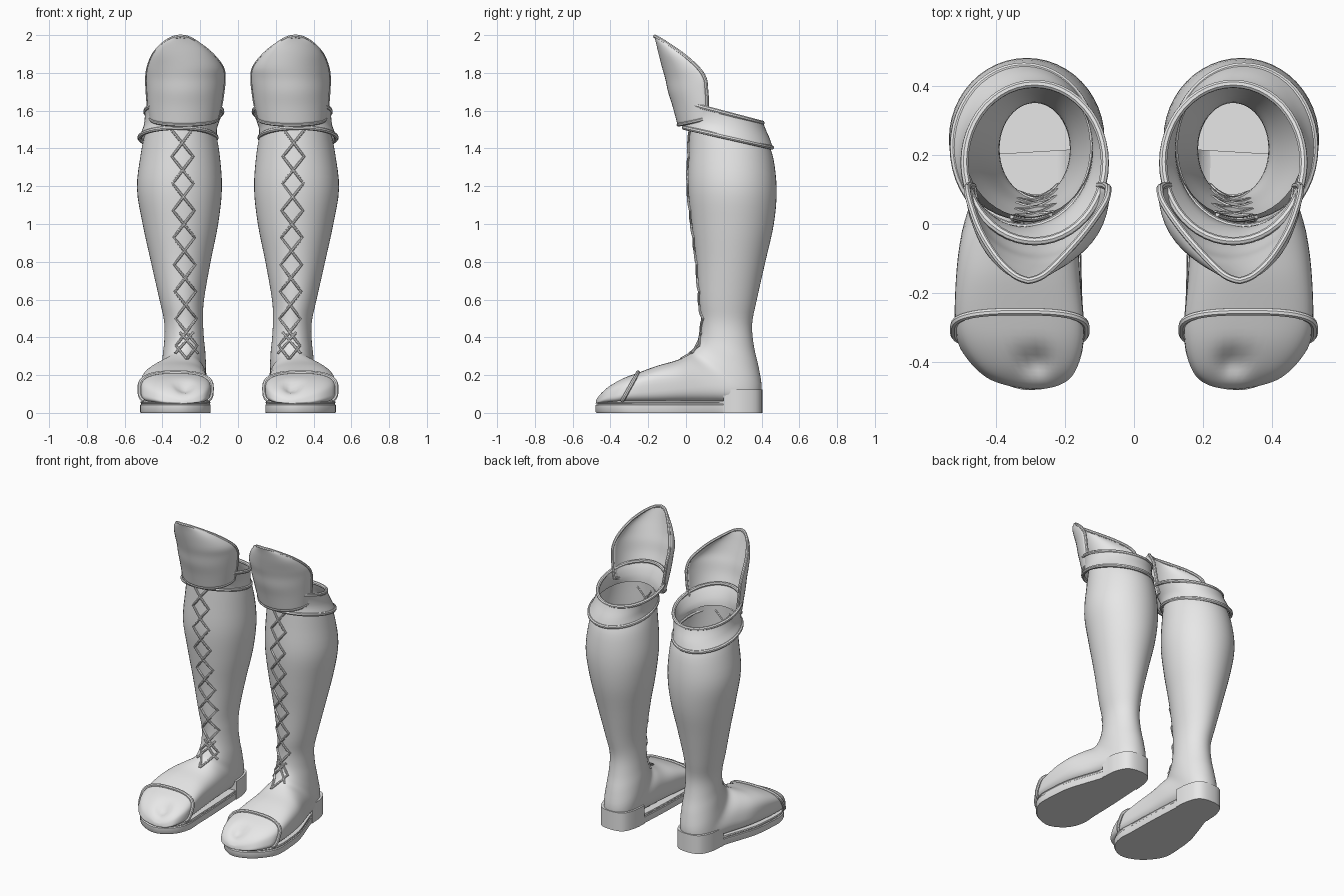
import bpy, bmesh, math
from mathutils import Vector
from mathutils.bvhtree import BVHTree

if "Cube" in bpy.data.objects:
    bpy.data.objects.remove(bpy.data.objects["Cube"])

leather = bpy.data.materials.new("light_grey")
leather.use_nodes = True
grey = (0.8, 0.8, 0.8, 1)
leather.diffuse_color = grey
leather.node_tree.nodes["Principled BSDF"].inputs["Base Color"].default_value = grey


def spline(points, steps, closed=False):
    """Smooth curve through tuples of any length."""
    n = len(points)
    pick = (lambda i: points[i % n]) if closed else (lambda i: points[max(0, min(n - 1, i))])
    out = []
    for i in range(n if closed else n - 1):
        p0, p1, p2, p3 = (pick(i + k) for k in (-1, 0, 1, 2))
        for s in range(steps):
            t = s / steps
            out.append(tuple(b + 0.5 * t * (c - a + t * (2 * a - 5 * b + 4 * c - d + t * (3 * (b - c) + d - a)))
                             for a, b, c, d in zip(p0, p1, p2, p3)))
    if not closed:
        out.append(tuple(points[-1]))
    return out


def finish(name, mesh, thickness=0):
    """Link a mesh, shade it smooth and mirror it to the other leg."""
    ob = bpy.data.objects.new(name, mesh)
    bpy.context.collection.objects.link(ob)
    mesh.materials.clear()
    mesh.materials.append(leather)
    bpy.ops.object.select_all(action='DESELECT')
    bpy.context.view_layer.objects.active = ob
    ob.select_set(True)
    bpy.ops.object.shade_smooth_by_angle(angle=math.radians(40))
    if thickness:
        solid = ob.modifiers.new("thickness", 'SOLIDIFY')
        solid.thickness = thickness
        solid.offset = 0
    mirror = ob.modifiers.new("other_leg", 'MIRROR')
    mirror.use_mirror_merge = False
    return ob


def skin(name, rows, closed=True, cap_start=False, cap_end=False, thickness=0):
    """Bridge rows of points into a surface."""
    bm = bmesh.new()
    grid = [[bm.verts.new(p) for p in row] for row in rows]
    n = len(grid[0])
    for a, b in zip(grid, grid[1:]):
        for i in range(n if closed else n - 1):
            j = (i + 1) % n
            bm.faces.new((a[i], a[j], b[j], b[i]))
    if cap_start:
        bm.faces.new(grid[0][::-1])
    if cap_end:
        bm.faces.new(grid[-1])
    bmesh.ops.recalc_face_normals(bm, faces=bm.faces)
    mesh = bpy.data.meshes.new(name)
    bm.to_mesh(mesh)
    bm.free()
    return finish(name, mesh, thickness)


def tube(name, paths, radius, closed=False):
    """Round cord along one or more paths."""
    cu = bpy.data.curves.new(name + "_path", 'CURVE')
    cu.dimensions = '3D'
    cu.bevel_depth = radius
    cu.bevel_resolution = 2
    cu.use_fill_caps = True
    for path in paths:
        sp = cu.splines.new('POLY')
        sp.points.add(len(path) - 1)
        for p, co in zip(sp.points, path):
            p.co = (*co, 1)
        sp.use_cyclic_u = closed
    temp = bpy.data.objects.new(name + "_path", cu)
    bpy.context.collection.objects.link(temp)
    mesh = bpy.data.meshes.new_from_object(temp)
    bpy.data.objects.remove(temp)
    return finish(name, mesh)


def ring(station, n=48, grow=0.0):
    """Cross-section spanning a front point and a back point in side view."""
    fy, fz, by, bz, w, xc, square = station
    pts = []
    for i in range(n):
        a = 2 * math.pi * i / n
        c, s = math.cos(a), math.sin(a)
        e = square if c < 0 else (1 + square) / 2
        u = math.copysign(abs(c) ** e, c) * (1 + grow)
        v = math.copysign(abs(s) ** e, s) * (w + grow * 0.2)
        pts.append(Vector((xc + v, (fy + by) / 2 + u * (fy - by) / 2, (fz + bz) / 2 + u * (fz - bz) / 2)))
    return pts


# Boot skin, toe to knee: front y, front z, back y, back z, half width, centre x, squareness
toe_seam = (-.255, .212, -.345, .05, .185, .33, .5)
stations = [
    (-.475, .07, -.478, .05, .02, .285, .6),
    (-.455, .10, -.47, .05, .075, .292, .5),
    (-.41, .14, -.45, .05, .128, .305, .5),
    (-.34, .18, -.40, .05, .168, .32, .5),
    toe_seam,
    (-.15, .25, -.18, .05, .180, .335, .5),
    (-.06, .275, .0, .05, .168, .33, .6),
    (.0, .30, .18, .05, .145, .31, .7),
    (.03, .32, .36, .05, .122, .295, .8),
    (.05, .345, .40, .12, .118, .288, .9),
    (.07, .38, .385, .24, .113, .285, 1),
    (.08, .43, .36, .35, .105, .285, 1),
    (.08, .5, .35, .47, .103, .288, 1),
    (.07, .6, .375, .6, .118, .298, 1),
    (.055, .8, .42, .8, .158, .303, 1),
    (.03, 1.0, .465, 1.0, .200, .305, 1),
    (.01, 1.2, .48, 1.18, .225, .31, 1),
    (.015, 1.4, .462, 1.35, .208, .306, 1),
    (.02, 1.54, .425, 1.45, .185, .305, 1)]
rows = [ring(s) for s in spline(stations, 4)]
for row in rows:                       # pinched dimple on the toe
    for p in row:
        d2 = (p.x - .285) ** 2 + (p.y + .40) ** 2
        if p.z > .08:
            p.z -= .035 * math.exp(-d2 / .0016)
boot = skin("boot_upper", rows, cap_start=True)
surface = BVHTree.FromPolygons([v.co for v in boot.data.vertices],
                               [tuple(f.vertices) for f in boot.data.polygons])

# Toe cap trim
seam = ring(toe_seam, 64, .03)
tube("toe_cap_trim", [seam[-23:] + seam[:24]], .011)

# Sole with a narrower welt on top
outline = spline([(.29, -.48), (.40, -.45), (.475, -.38), (.515, -.30), (.515, -.18), (.50, -.05),
                  (.46, .08), (.42, .2), (.41, .3), (.37, .38), (.29, .40), (.21, .38), (.175, .3),
                  (.165, .18), (.155, 0), (.15, -.2), (.147, -.32), (.19, -.42)], 4, True)


def layer(points, z, scale=1.0, cx=.31, cy=-.04):
    return [(cx + (x - cx) * scale, cy + (y - cy) * scale, z) for x, y in points]


skin("sole", [layer(outline, 0, .985), layer(outline, .008), layer(outline, .042),
              layer(outline, .046, .975), layer(outline, .05, .975), layer(outline, .054, .99),
              layer(outline, .062, .98)], cap_start=True, cap_end=True)

# Heel counter
heel = [p for p in outline if p[1] >= .195]
skin("heel_counter", [layer(heel, z, 1.03, .29, .22) for z in (0, .125)], cap_start=True, cap_end=True)

# Knee cuff with a rolled trim on both edges
cuff = [(-.01, 1.51, .455, 1.405, .203, .318, 1),
        (-.015, 1.56, .44, 1.45, .192, .307, 1),
        (-.03, 1.61, .418, 1.50, .195, .295, 1),
        (-.05, 1.655, .405, 1.535, .203, .287, 1)]
skin("knee_cuff", [ring(s) for s in spline(cuff, 3)], thickness=.008)
for label, s in (("lower", cuff[0]), ("upper", cuff[-1])):
    tube("cuff_trim_" + label, [ring(s)], .012, True)

# Knee plate: height, front y, side edge y, inner x, outer x
plate = spline([(1.525, -.04, .11, .108, .465),
                (1.62, -.065, .112, .09, .475),
                (1.70, -.09, .108, .08, .48),
                (1.77, -.105, .10, .075, .482),
                (1.83, -.122, .06, .085, .474),
                (1.90, -.14, -.02, .14, .445),
                (1.955, -.153, -.10, .21, .395),
                (1.985, -.161, -.148, .262, .345),
                (1.993, -.165, -.164, .302, .306)], 4)
plate_rows = []
for z, front, edge, inner, outer in plate:
    row = []
    for i in range(25):
        s = i / 12 - 1
        a = s * math.pi / 2
        drop = .035 * s * s * max(0, 1 - (z - 1.525) / .25)
        row.append(Vector(((inner + outer) / 2 + (outer - inner) / 2 * math.sin(a),
                           front + (edge - front) * (1 - math.cos(a)), z + drop)))
    plate_rows.append(row)
skin("knee_plate", plate_rows, closed=False, thickness=.01)
border = plate_rows[0] + [r[-1] for r in plate_rows[1:]] + [r[0] for r in plate_rows[-2:0:-1]]
tube("knee_plate_trim", [border], .010, True)

# Criss-cross laces laid on the shin
strands = []
for side in (-1, 1):
    path = []
    for i in range(8 * 6 + 4):
        z = 1.5 - i * .143 / 6
        phase = (i / 6) % 2
        swing = 1 - 2 * phase if phase < 1 else 2 * phase - 3
        x = .272 + .025 * (z - .35) / 1.15 + side * .056 * swing
        hit = surface.ray_cast(Vector((x, -1, z)), Vector((0, 1, 0)))[0]
        if hit:
            path.append(hit + Vector((0, -.003, 0)))
    strands.append(path)
    tail = [Vector((.272 + side * .06 * t, -1, .385 - .07 * t)) for t in (-.6, -.2, .2, .6, 1)]
    hits = [surface.ray_cast(p, Vector((0, 1, 0)))[0] for p in tail]
    strands.append([h + Vector((0, -.003, 0)) for h in hits if h])
tube("laces", strands, .0075)
